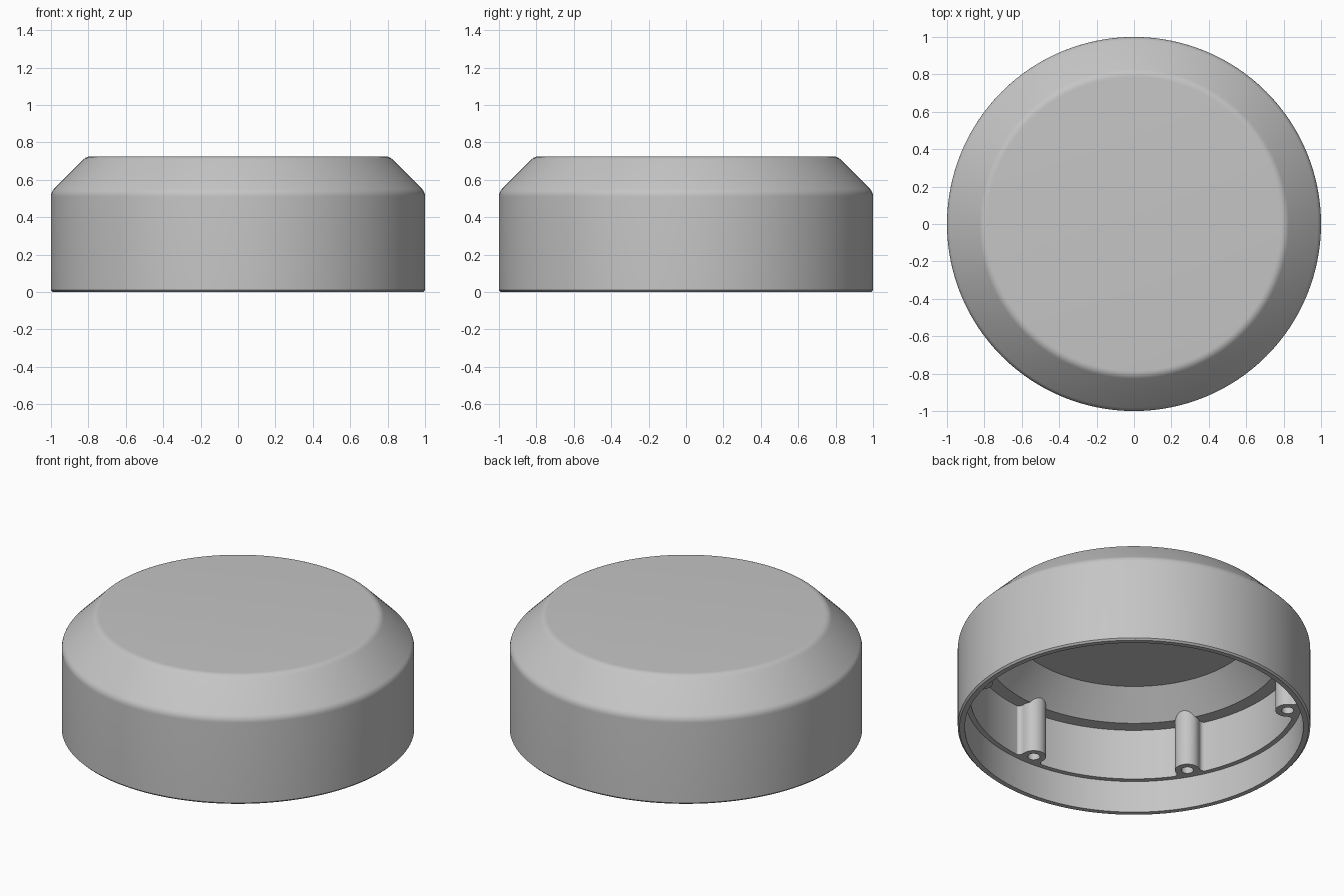
import bpy, bmesh
from math import sin, cos, pi, radians, atan2, sqrt
from mathutils import Vector, Matrix

if "Cube" in bpy.data.objects:
    bpy.data.objects.remove(bpy.data.objects["Cube"])

SEGMENTS = 128
LEDGE_Z = 0.20        # height of the inner ledge and the post ends
POST_R, POST_AT = 0.07, 0.885
FILLET, WALL = 0.03, 0.927

grey = bpy.data.materials.new("plain grey")
grey.use_nodes = True
colour = (0.56, 0.56, 0.56, 1)
grey.diffuse_color = colour
grey.node_tree.nodes["Principled BSDF"].inputs["Base Color"].default_value = colour


def make_object(name, bm):
    bmesh.ops.recalc_face_normals(bm, faces=bm.faces)
    mesh = bpy.data.meshes.new(name)
    bm.to_mesh(mesh)
    bm.free()
    mesh.materials.append(grey)
    ob = bpy.data.objects.new(name, mesh)
    bpy.context.collection.objects.link(ob)
    return ob


def round_corner(before, corner, after, radius, steps=6):
    """Points of an arc-like blend replacing a 45 degree corner."""
    a, c, b = (Vector(p) for p in (before, corner, after))
    reach = radius * 0.414
    p = c + (a - c).normalized() * reach
    q = c + (b - c).normalized() * reach
    pts = []
    for i in range(steps + 1):
        t = i / steps
        pts.append(tuple(p * (1 - t) ** 2 + c * 2 * t * (1 - t) + q * t * t))
    return pts


def revolve(name, profile):
    bm = bmesh.new()
    verts = [bm.verts.new((r, 0, z)) for r, z in profile]
    edges = [bm.edges.new(pair) for pair in zip(verts, verts[1:])]
    bmesh.ops.spin(bm, geom=verts + edges, cent=(0, 0, 0), axis=(0, 0, 1),
                   angle=2 * pi, steps=SEGMENTS)
    bmesh.ops.remove_doubles(bm, verts=bm.verts, dist=1e-5)
    return make_object(name, bm)


def prism(bm, outline, z0, z1):
    """Extrude a flat outline between two heights."""
    low = [bm.verts.new((x, y, z0)) for x, y in outline]
    high = [bm.verts.new((x, y, z1)) for x, y in outline]
    bm.faces.new(low)
    bm.faces.new(high)
    n = len(outline)
    for i in range(n):
        j = (i + 1) % n
        bm.faces.new((low[i], low[j], high[j], high[i]))


def turned(outline, angle):
    turn = Matrix.Rotation(angle, 2)
    return [tuple(turn @ Vector(p)) for p in outline]


def post_outline():
    """Round post blended into the wall by concave fillets."""
    fu = WALL - FILLET
    fv = sqrt((POST_R + FILLET) ** 2 - (fu - POST_AT) ** 2)
    lean = atan2(fv, fu - POST_AT)
    half = [(0.94, fv), (WALL, fv)]
    for i in range(7):      # fillet, from the wall round to the post
        a = pi / 2 + (lean - pi / 2) * i / 6
        if i == 0:
            continue
        # sweep from the wall direction (0) to the post direction
        a = (lean - pi) * i / 6
        half.append((fu + FILLET * cos(a), fv + FILLET * sin(a)))
    for i in range(1, 11):  # post, round to its innermost point
        a = lean + (pi - lean) * i / 10
        half.append((POST_AT + POST_R * cos(a), POST_R * sin(a)))
    return half + [(u, -v) for u, v in reversed(half[:-1])]


def boolean(target, tool, operation):
    mod = target.modifiers.new(operation, "BOOLEAN")
    mod.operation = operation
    mod.solver = "EXACT"
    mod.object = tool
    bpy.ops.object.select_all(action="DESELECT")
    bpy.context.view_layer.objects.active = target
    target.select_set(True)
    bpy.ops.object.modifier_apply(modifier=mod.name)
    bpy.data.objects.remove(tool)


# Hollow cap: outside from the top centre down, then inside back up
shoulder, brow = (1, 0.535), (0.81, 0.725)
profile = [(0, 0.725)]
profile += round_corner((0, 0.725), brow, shoulder, 0.06)
profile += round_corner(brow, shoulder, (1, 0), 0.06)
profile += [(1, 0.01), (0.99, 0), (0.96, 0), (0.96, LEDGE_Z),
            (0.93, LEDGE_Z), (0.93, 0.518), (0.85, 0.518),
            (0.695, 0.67), (0, 0.67)]
cap = revolve("cap_shell", profile)

# Six screw posts on the inner wall, with blind holes
posts, holes = bmesh.new(), bmesh.new()
circle = [(POST_AT + 0.035 * cos(2 * pi * i / 24), 0.035 * sin(2 * pi * i / 24))
          for i in range(24)]
for k in range(6):
    angle = radians(30 + 60 * k)
    prism(posts, turned(post_outline(), angle), LEDGE_Z, 0.57)
    prism(holes, turned(circle, angle), LEDGE_Z - 0.05, 0.45)
boolean(cap, make_object("screw_posts", posts), "UNION")
boolean(cap, make_object("screw_holes", holes), "DIFFERENCE")

# Smooth shading with crisp edges
cap.select_set(True)
bpy.context.view_layer.objects.active = cap
bpy.ops.object.shade_smooth_by_angle(angle=radians(30))
